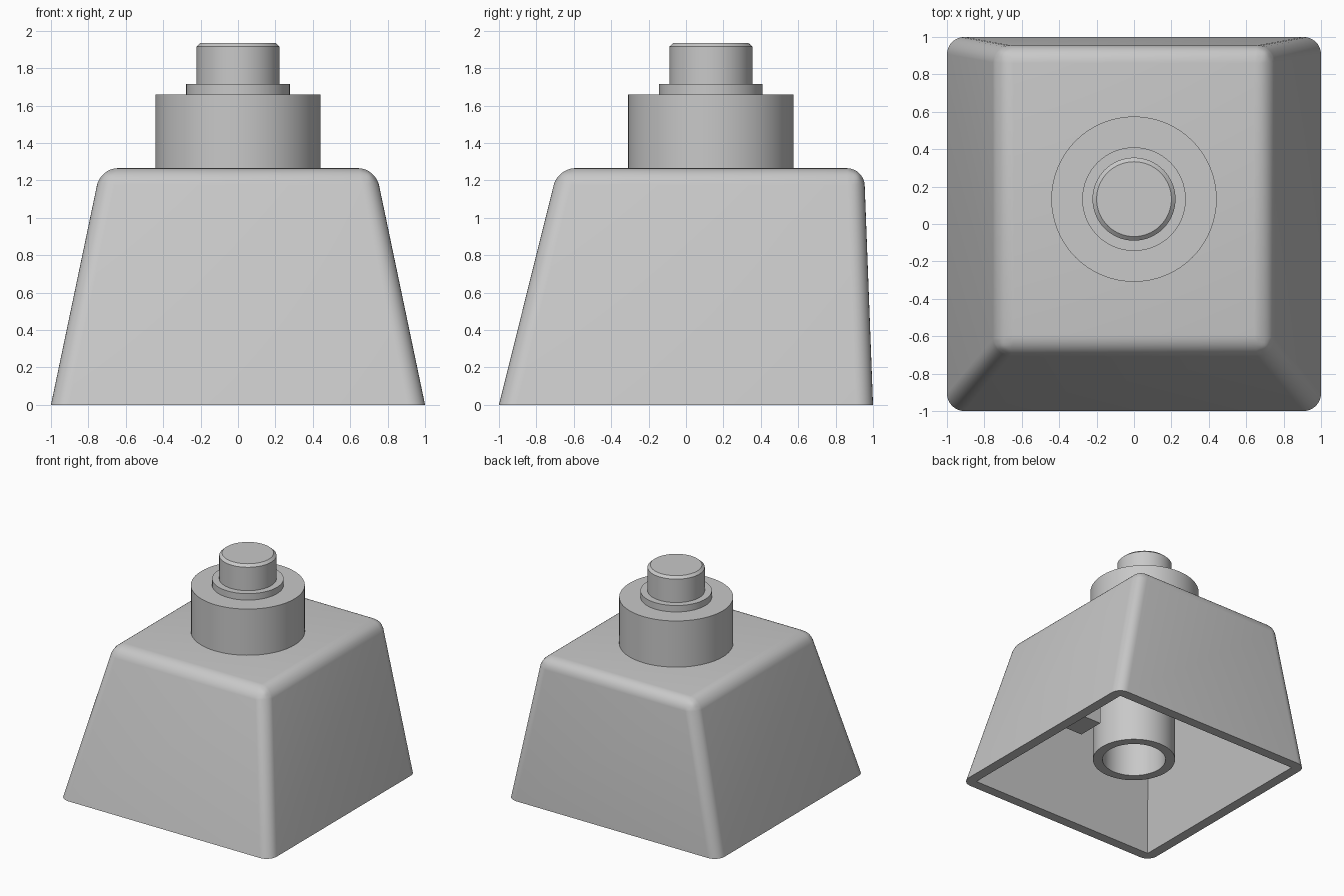
import bpy, bmesh, math
from mathutils import Vector

if "Cube" in bpy.data.objects:
    bpy.data.objects.remove(bpy.data.objects["Cube"])

grey = bpy.data.materials.new("light_grey")
grey.diffuse_color = (0.58, 0.58, 0.58, 1)
grey.use_nodes = True
grey.node_tree.nodes["Principled BSDF"].inputs["Base Color"].default_value = grey.diffuse_color


def make_object(name, bm):
    bmesh.ops.recalc_face_normals(bm, faces=bm.faces)
    mesh = bpy.data.meshes.new(name)
    bm.to_mesh(mesh)
    bm.free()
    mesh.materials.append(grey)
    obj = bpy.data.objects.new(name, mesh)
    bpy.context.collection.objects.link(obj)
    return obj


def smooth(obj, angle=30):
    bpy.ops.object.select_all(action='DESELECT')
    obj.select_set(True)
    bpy.context.view_layer.objects.active = obj
    bpy.ops.object.shade_smooth_by_angle(angle=math.radians(angle))


def frustum(low, high):
    """Tapered box; low and high are (x half width, y front, y back, z)."""
    bm = bmesh.new()
    rings = []
    for w, front, back, z in (low, high):
        rings.append([bm.verts.new((x, y, z)) for x, y in
                      ((-w, front), (w, front), (w, back), (-w, back))])
    bm.faces.new(rings[0][::-1])
    bm.faces.new(rings[1])
    for i in range(4):
        j = (i + 1) % 4
        bm.faces.new((rings[0][i], rings[0][j], rings[1][j], rings[1][i]))
    return bm


def lathe(name, profile, y, closed=False, steps=64):
    """Spin a radius/height profile around a vertical axis at the given y."""
    bm = bmesh.new()
    verts = [bm.verts.new((r, y, z)) for r, z in profile]
    pairs = list(zip(verts, verts[1:]))
    if closed:
        pairs.append((verts[-1], verts[0]))
    edges = [bm.edges.new(p) for p in pairs]
    bmesh.ops.spin(bm, geom=verts + edges, cent=(0, y, 0), axis=(0, 0, 1),
                   angle=math.tau, steps=steps, use_duplicate=False)
    bmesh.ops.remove_doubles(bm, verts=bm.verts, dist=1e-4)
    obj = make_object(name, bm)
    smooth(obj)
    return obj


# Tapered shell with rounded corners and top rim
bm = frustum((1.0, -1.0, 1.0, 0.0), (0.735, -0.685, 0.952, 1.265))
rounded = [e for e in bm.edges if max(v.co.z for v in e.verts) > 0.1]
bmesh.ops.bevel(bm, geom=rounded, offset=0.092, segments=8, profile=0.5,
                affect='EDGES')
shell = make_object("shell", bm)

# Sharp cornered cavity, open at the bottom
cavity = make_object("cavity_cutter", frustum(
    (0.916, -0.918, 0.914, -0.02), (0.668, -0.62, 0.87, 1.16)))
cavity.hide_render = True
cavity.hide_set(True)
cut = shell.modifiers.new("cavity", 'BOOLEAN')
cut.operation = 'DIFFERENCE'
cut.solver = 'EXACT'
cut.object = cavity
smooth(shell)

# Stepped cylinders on top
AXIS_Y = 0.133
lathe("base_cylinder", [(0, 1.25), (0.442, 1.25), (0.442, 1.66), (0, 1.66)], AXIS_Y)
lathe("collar", [(0, 1.65), (0.277, 1.65), (0.277, 1.715), (0, 1.715)], AXIS_Y)
lathe("stem", [(0, 1.70), (0.222, 1.70), (0.222, 1.915), (0.2, 1.935), (0, 1.935)],
      AXIS_Y)

# Hollow mounting tube under the ceiling
lathe("mounting_tube", [(0.335, 0.14), (0.335, 1.17), (0.257, 1.17), (0.257, 0.14)],
      0.0, closed=True)

# Small block on the inner side wall
bm = bmesh.new()
bmesh.ops.create_cube(bm, size=1)
bmesh.ops.scale(bm, vec=Vector((0.40, 0.24, 0.2)), verts=bm.verts)
bmesh.ops.translate(bm, vec=Vector((0.66, 0.0, 0.36)), verts=bm.verts)
make_object("inner_block", bm)
